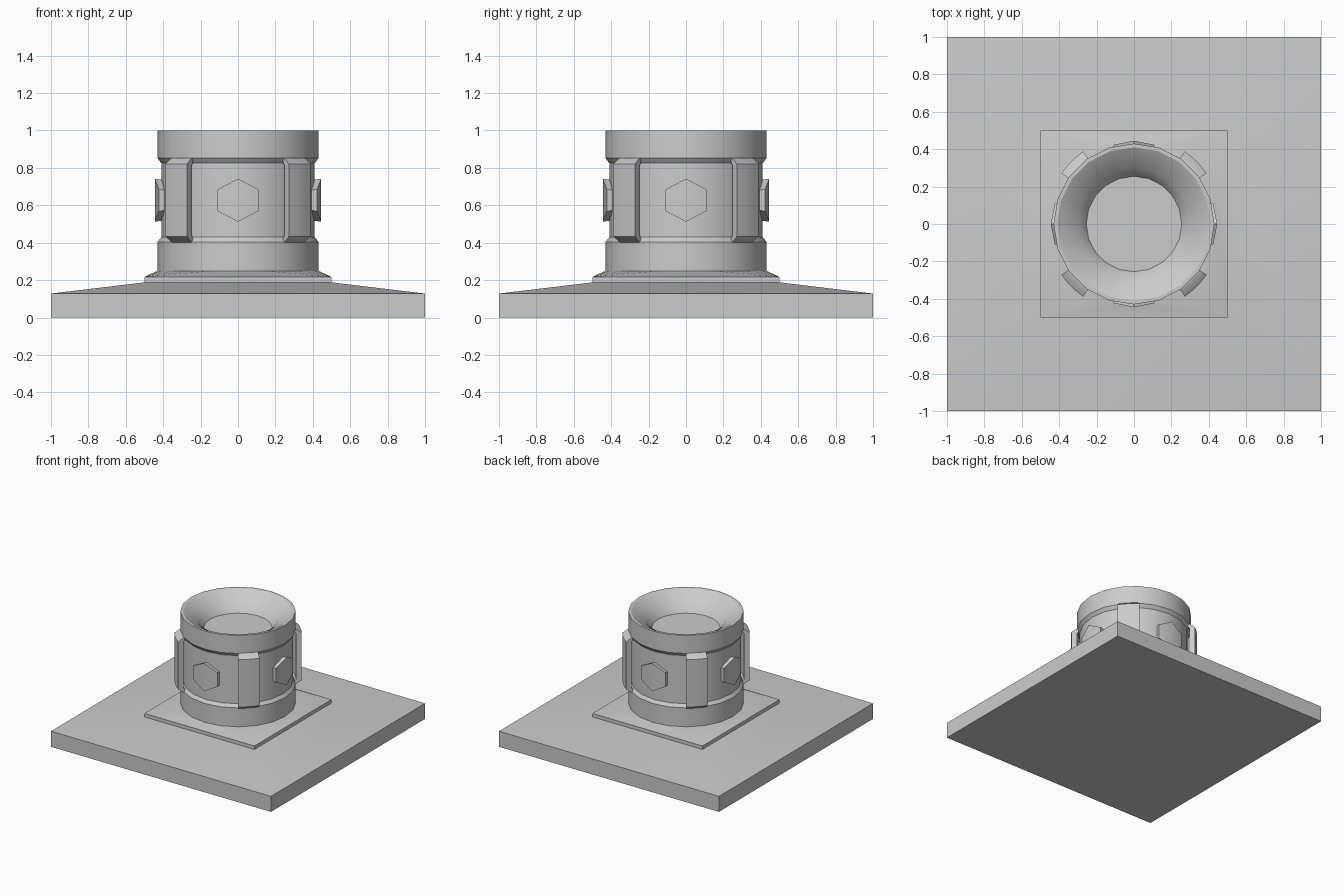
import bpy, bmesh, math
from mathutils import Matrix, Vector

if "Cube" in bpy.data.objects:
    bpy.data.objects.remove(bpy.data.objects["Cube"])


def finish(name, bm, angle=30):
    bmesh.ops.recalc_face_normals(bm, faces=bm.faces)
    me = bpy.data.meshes.new(name)
    bm.to_mesh(me)
    bm.free()
    ob = bpy.data.objects.new(name, me)
    bpy.context.collection.objects.link(ob)
    bpy.ops.object.select_all(action='DESELECT')
    bpy.context.view_layer.objects.active = ob
    ob.select_set(True)
    bpy.ops.object.shade_smooth_by_angle(angle=math.radians(angle))
    return ob


def loft(bm, rings, closed=False):
    """Skin equal-length rings of points; cap the ends unless closed."""
    vs = [[bm.verts.new(p) for p in r] for r in rings]
    n = len(vs[0])
    pairs = list(zip(vs, vs[1:])) + ([(vs[-1], vs[0])] if closed else [])
    for a, b in pairs:
        for i in range(n):
            j = (i + 1) % n
            bm.faces.new((a[i], a[j], b[j], b[i]))
    if not closed:
        bm.faces.new(vs[0])
        bm.faces.new(vs[-1])


def square(h, z):
    return [(-h, -h, z), (h, -h, z), (h, h, z), (-h, h, z)]


def polar(r, a, z):
    return (r * math.cos(a), r * math.sin(a), z)


def circle(r, z, n=20):
    return [polar(r, 2 * math.pi * i / n, z) for i in range(n)]


# Sloped square base
bm = bmesh.new()
loft(bm, [square(1, 0), square(1, .128), square(.5, .188)])
finish("base_slab", bm)

# Thin plinth, square below and blending to a circle above
bm = bmesh.new()
for p in square(.5, .185) + square(.5, .217) + circle(.43, .25):
    bm.verts.new(p)
bmesh.ops.convex_hull(bm, input=bm.verts)
finish("plinth", bm)

# Turned socket with waist and funnel-shaped mouth
profile = [(.43, .248), (.43, .405), (.41, .43), (.41, .825), (.43, .852),
           (.43, 1), (.41, 1), (.30, .935), (.255, .865)]
bm = bmesh.new()
loft(bm, [circle(r, z) for r, z in profile])
finish("socket", bm)

# Four curved clamp bars bridging the waist on the diagonals
bar = [(.42, .855), (.435, .852), (.474, .822), (.474, .433), (.435, .403),
       (.42, .400), (.42, .425), (.432, .44), (.432, .815), (.42, .83)]
for k in range(4):
    bm = bmesh.new()
    mid = math.radians(45 + 90 * k)
    loft(bm, [[polar(r, mid + math.radians(d), z) for r, z in bar]
              for d in (-10, -3.5, 3.5, 10)])
    finish(f"clamp_bar_{k + 1}", bm)

# Four hexagonal studs creased around the waist
for k in range(4):
    bm = bmesh.new()
    rings = []
    for r, s in ((.385, .92), (.445, 1)):
        ring = []
        for i in range(6):
            a = math.radians(90 + 60 * i)
            y, z = .127 * s * math.cos(a), .115 * s * math.sin(a)
            ring.append((r - abs(y) * .2, y, .627 + z))
        rings.append(ring)
    inner, outer = [[bm.verts.new(p) for p in r] for r in rings]
    for i in range(6):
        j = (i + 1) % 6
        bm.faces.new((inner[i], inner[j], outer[j], outer[i]))
    for r in (inner, outer):
        bm.faces.new(r[:4])
        bm.faces.new((r[3], r[4], r[5], r[0]))
    bmesh.ops.rotate(bm, verts=bm.verts, cent=Vector(),
                     matrix=Matrix.Rotation(math.pi / 2 * k, 3, 'Z'))
    finish(f"hex_stud_{k + 1}", bm)
